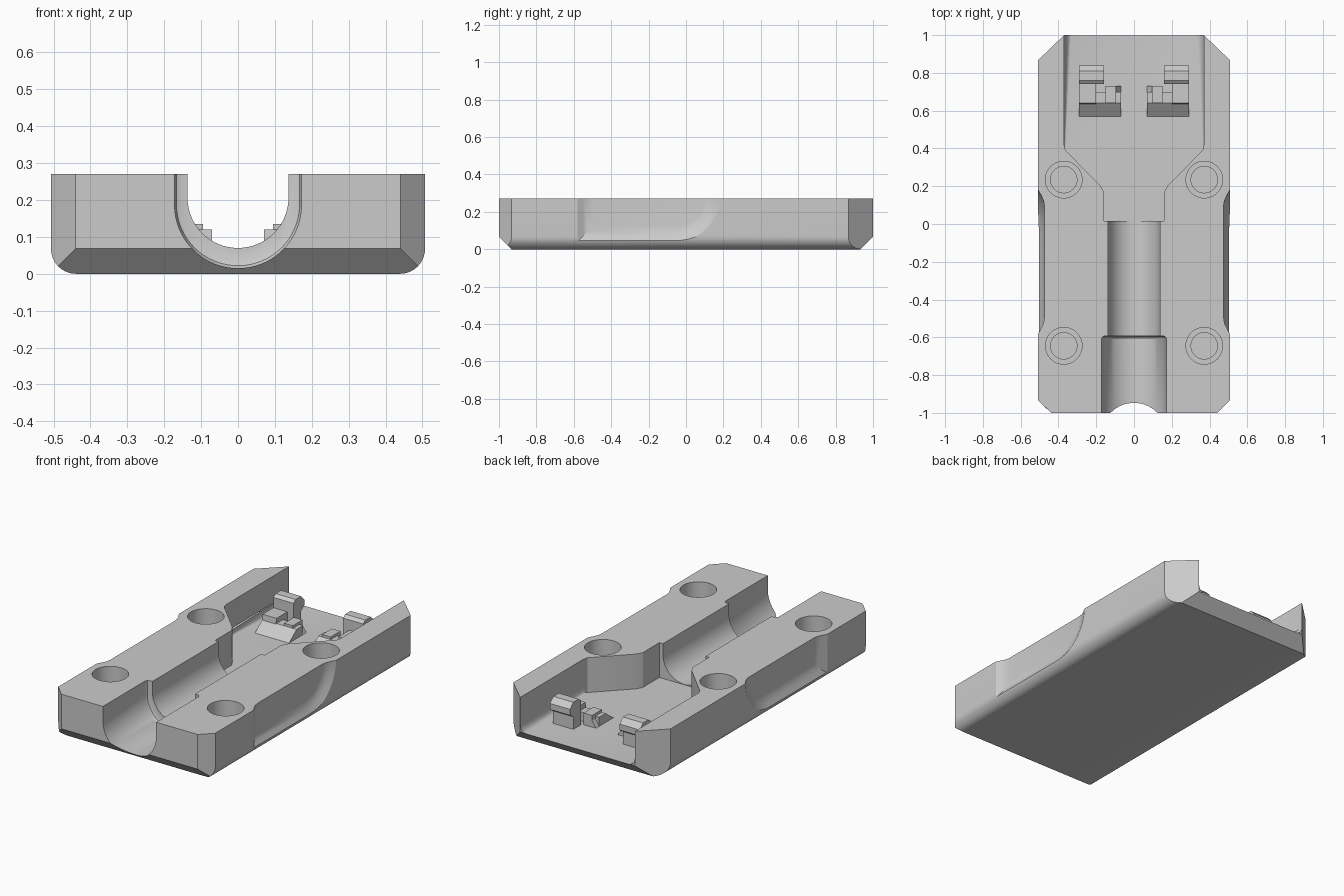
import bpy, bmesh, math
from mathutils import Vector

cube = bpy.data.objects.get("Cube")
if cube:
    bpy.data.objects.remove(cube, do_unlink=True)

grey = bpy.data.materials.new("plain_grey")
grey.use_nodes = True
grey.diffuse_color = (0.6, 0.6, 0.6, 1)
grey.node_tree.nodes["Principled BSDF"].inputs["Base Color"].default_value = (0.6, 0.6, 0.6, 1)

H, W, C = 0.27, 0.507, 0.068     # height, half width, bottom edge size
FLOOR = 0.067


def loft(name, rings):
    """Closed solid skinned through rings of equal point count."""
    bm = bmesh.new()
    loops = [[bm.verts.new(p) for p in ring] for ring in rings]
    n = len(loops[0])
    for a, b in zip(loops, loops[1:]):
        for i in range(n):
            j = (i + 1) % n
            bm.faces.new((a[i], a[j], b[j], b[i]))
    bm.faces.new(loops[0])
    bm.faces.new(loops[-1])
    bmesh.ops.recalc_face_normals(bm, faces=bm.faces)
    mesh = bpy.data.meshes.new(name)
    bm.to_mesh(mesh)
    bm.free()
    mesh.materials.append(grey)
    obj = bpy.data.objects.new(name, mesh)
    bpy.context.collection.objects.link(obj)
    return obj


def place(axis, a, b, t):
    """Profile point (a, b) at distance t along the axis."""
    return {"x": (t, a, b), "y": (a, t, b), "z": (a, b, t)}[axis]


def prism(name, axis, profile, t0, t1):
    return loft(name, [[place(axis, a, b, t) for a, b in profile] for t in (t0, t1)])


def arc(cx, cz, r, start, end, steps):
    angles = [math.radians(start + (end - start) * i / steps) for i in range(steps + 1)]
    return [(cx + r * math.cos(t), cz + r * math.sin(t)) for t in angles]


def mirrored(half):
    """Add the reflected copy of a right-hand profile."""
    return half + [(-a, b) for a, b in reversed(half)]


def boolean(target, tool, operation="DIFFERENCE"):
    mod = target.modifiers.new(tool.name, "BOOLEAN")
    mod.operation, mod.object, mod.solver = operation, tool, "EXACT"
    bpy.context.view_layer.objects.active = target
    bpy.ops.object.modifier_apply(modifier=mod.name)
    bpy.data.objects.remove(tool, do_unlink=True)


# Shell: rounded cross-section limited by the plan and side outlines
section = mirrored(arc(W - C, C, C, -90, 0, 10) + [(W, H)])
body = prism("lower_shell", "y", section, -1.2, 1.2)
plan = mirrored([(0.44, -1), (W + 0.003, -0.93), (W + 0.003, 0.865), (0.37, 1)])
boolean(body, prism("plan_cut", "z", plan, -0.1, 0.5), "INTERSECT")
side = [(-1.1, 0.5), (-1.1, 0.168), (-0.932, 0), (-0.9, -0.1),
        (0.9, -0.1), (0.932, 0), (1.1, 0.168), (1.1, 0.5)]
boolean(body, prism("side_cut", "x", side, -0.8, 0.8), "INTERSECT")


# Cable channel: a narrow bore and a wider stepped mouth
def u_ring(r, z, y):
    return [(a, y, b) for a, b in [(r, 0.4)] + arc(0, z, r, 0, -180, 32) + [(-r, 0.4)]]


boolean(body, loft("bore_cut", [u_ring(0.137, 0.207, y) for y in (-0.7, 0.06)]))
boolean(body, loft("mouth_cut", [u_ring(0.172, 0.187, -1.1), u_ring(0.172, 0.187, -0.61),
                                 u_ring(0.167, 0.189, -0.598), u_ring(0.155, 0.19, -0.593)]))

# Rear pocket with rounded lower side walls
pocket_plan = mirrored([(0.16, 0.017), (0.16, 0.17), (0.18, 0.205), (0.345, 0.372),
                        (0.363, 0.39), (0.37, 0.42), (0.37, 1.1)])
pocket = prism("pocket_cut", "z", pocket_plan, FLOOR, 0.5)
bm = bmesh.new()
bm.from_mesh(pocket.data)
edges = [e for e in bm.edges if all(abs(v.co.x) > 0.365 and v.co.z < 0.1 for v in e.verts)
         and e.calc_length() > 0.5 and abs(e.verts[0].co.x - e.verts[1].co.x) < 0.1]
bmesh.ops.bevel(bm, geom=edges, offset=0.045, segments=6, profile=0.5, affect="EDGES")
bm.to_mesh(pocket.data)
bm.free()
boolean(body, pocket)

# Stepped screw holes
for sx in (-1, 1):
    for y in (0.235, -0.645):
        for r, z in ((0.097, 0.1), (0.07, 0.04)):
            boolean(body, prism("hole_cut", "z", arc(sx * 0.372, y, r, 0, 352.5, 47), z, 0.5))


# Finger recesses in both sides, with sloped borders
def grip_ring(x, grow):
    corner = arc(-0.06, 0.28, 0.16 + grow, -90, 0, 10)
    return [(x, y, z) for y, z in
            [(-0.5 - grow, 0.5), (-0.5 - grow, 0.12 - grow)] + corner + [(0.1 + grow, 0.5)]]


for s in (-1, 1):
    steps = ((0.475, 0), (0.479, 0.025), (0.49, 0.05), (0.507, 0.08), (0.55, 0.13))
    boolean(body, loft("grip_cut", [grip_ring(s * x, g) for x, g in steps]))

# Retaining clips on the pocket floor
Z0 = FLOOR - 0.01
for s, tag in ((1, "left"), (-1, "right")):
    parts = {
        "clip_ramp": ("x", [(0.57, Z0), (0.57, FLOOR), (0.64, 0.12), (0.7, 0.12), (0.7, Z0)], 0.07, 0.29),
        "clip_peg": ("y", [(0.07, Z0), (0.07, FLOOR), (0.095, 0.105), (0.095, 0.135),
                           (0.15, 0.135), (0.15, Z0)], 0.64, 0.73),
        "clip_post": ("x", [(0.63, Z0), (0.64, 0.15), (0.75, 0.15), (0.75, Z0)], 0.2, 0.29),
        "clip_hook": ("x", [(0.74, Z0), (0.74, 0.21), (0.76, 0.225), (0.81, 0.225),
                            (0.84, 0.195), (0.84, 0.16), (0.81, 0.14), (0.81, Z0)], 0.16, 0.29),
    }
    for name, (axis, profile, t0, t1) in parts.items():
        if axis == "x":
            prism(f"{tag}_{name}", axis, profile, s * t0, s * t1)
        else:
            prism(f"{tag}_{name}", axis, [(s * a, b) for a, b in profile], t0, t1)

# Smooth curved walls, keep machined edges sharp
bpy.ops.object.select_all(action="DESELECT")
body.select_set(True)
bpy.context.view_layer.objects.active = body
bpy.ops.object.shade_smooth_by_angle(angle=math.radians(28))
